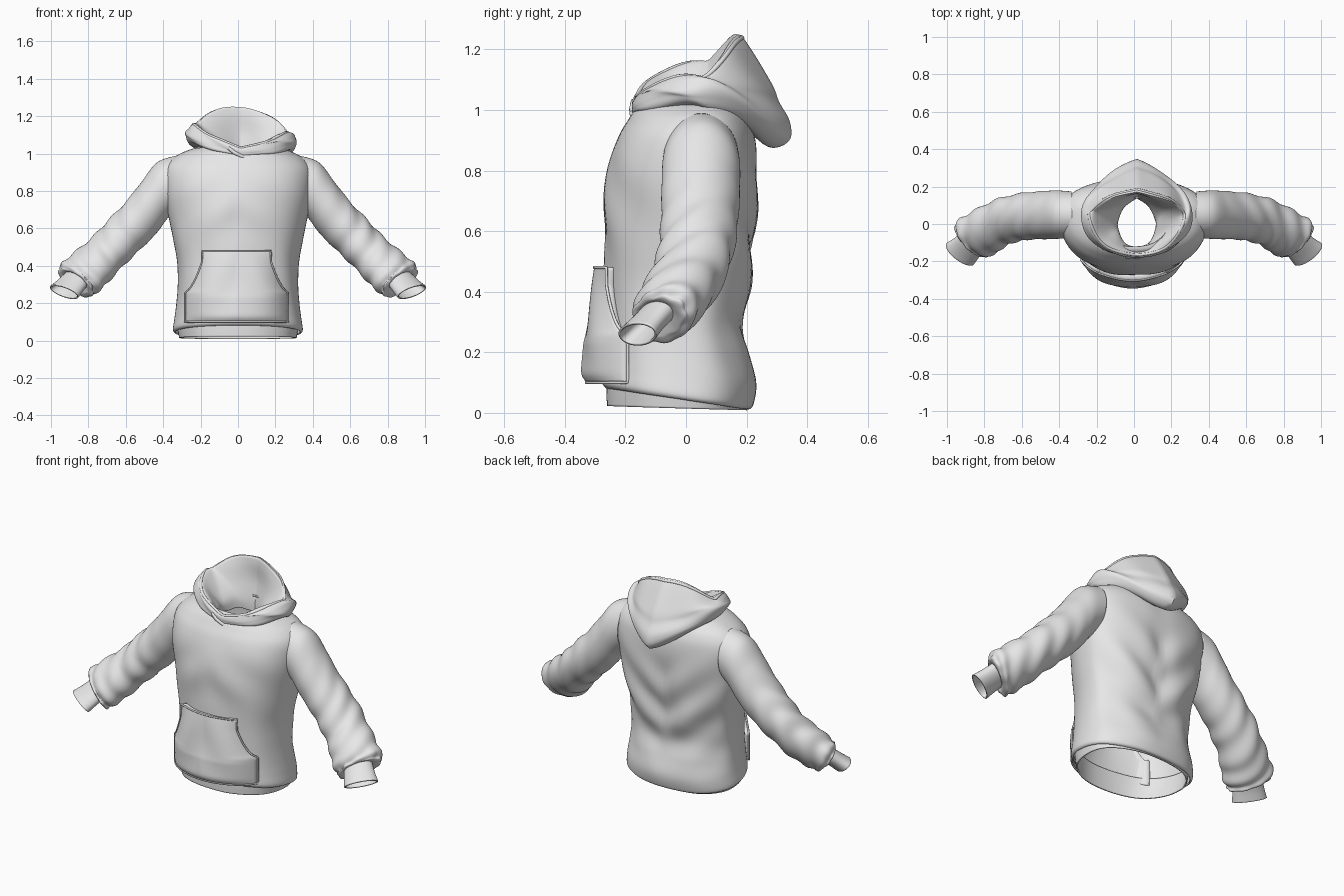
import bpy, bmesh
from math import sin, cos, pi, exp

if "Cube" in bpy.data.objects:
    bpy.data.objects.remove(bpy.data.objects["Cube"], do_unlink=True)

# One plain cloth colour
cloth = bpy.data.materials.new("light_grey_cloth")
GREY = (0.8, 0.8, 0.8, 1)
cloth.diffuse_color = GREY
cloth.use_nodes = True
shader = cloth.node_tree.nodes["Principled BSDF"]
shader.inputs["Base Color"].default_value = GREY
shader.inputs["Roughness"].default_value = 0.8


def finish(obj, thickness=0.0, offset=0.0):
    """Material, smooth shading and cloth thickness."""
    obj.data.materials.append(cloth)
    bpy.ops.object.select_all(action='DESELECT')
    obj.select_set(True)
    bpy.context.view_layer.objects.active = obj
    if obj.type == 'MESH':
        bpy.ops.object.shade_smooth_by_angle(angle=0.8)
    if thickness:
        solid = obj.modifiers.new("cloth_thickness", 'SOLIDIFY')
        solid.thickness = thickness
        solid.offset = offset


def spline(rows, steps):
    """Smooth in-between rows, each with its position along the list."""
    out = []
    last = len(rows) - 1
    for i in range(last):
        a, b = rows[max(i - 1, 0)], rows[i]
        c, d = rows[i + 1], rows[min(i + 2, last)]
        for k in range(steps + (i == last - 1)):
            t = k / steps
            row = [q + 0.5 * t * (r - p + t * (2 * p - 5 * q + 4 * r - s
                   + t * (3 * (q - r) + s - p)))
                   for p, q, r, s in zip(a, b, c, d)]
            out.append((row, (i + t) / last))
    return out


def loft(name, rows, point, steps=6, sides=72, thickness=0.008, mirror=1):
    """Tube skinned through rings described by rows."""
    bm = bmesh.new()
    loops = []
    for row, s in spline(rows, steps):
        ring = []
        for j in range(sides):
            x, y, z = point(row, 2 * pi * j / sides, s)
            ring.append(bm.verts.new((x * mirror, y, z)))
        loops.append(ring)
    for low, high in zip(loops, loops[1:]):
        for j in range(sides):
            k = (j + 1) % sides
            bm.faces.new((low[j], low[k], high[k], high[j]))
    bmesh.ops.recalc_face_normals(bm, faces=bm.faces[:])
    mesh = bpy.data.meshes.new(name)
    bm.to_mesh(mesh)
    bm.free()
    obj = bpy.data.objects.new(name, mesh)
    bpy.context.collection.objects.link(obj)
    finish(obj, thickness)


def piping(name, points, radius, closed=False):
    """Thin sewn edge along a path."""
    curve = bpy.data.curves.new(name, 'CURVE')
    curve.dimensions = '3D'
    curve.bevel_depth = radius
    curve.bevel_resolution = 2
    line = curve.splines.new('POLY')
    line.points.add(len(points) - 1)
    for dot, p in zip(line.points, points):
        dot.co = (*p, 1)
    line.use_cyclic_u = closed
    obj = bpy.data.objects.new(name, curve)
    bpy.context.collection.objects.link(obj)
    finish(obj)


def bump(v, centre, width):
    return exp(-((v - centre) / width) ** 2)


def power(v, p):
    return abs(v) ** p * (1 if v > 0 else -1)


# Torso rings: height, half width, middle y, front y, back y, hem tilt
def torso_point(row, a, s):
    z, rx, yc, yf, yb, tilt = row
    x = rx * power(sin(a), 0.88)
    c = power(cos(a), 0.88)
    y = yc + (yf - yc) * c if c > 0 else yc - (yb - yc) * c
    back = max(0, -c)
    # slanting folds from the armpits across the back, soft creases in front
    fold = 0.012 * back * sin(24 * (z - 0.9 * abs(x))) * bump(z, 0.5, 0.25)
    fold -= 0.02 * back * bump(x, 0, 0.07) * bump(z, 0.62, 0.22)
    fold += 0.004 * sin(7 * a + 5 * z) * bump(z, 0.35, 0.3)
    fold += 0.006 * max(0, c) * sin(18 * (z + abs(x))) * bump(z, 0.7, 0.15)
    return x * (1 + fold), y + fold * (-1 if c > 0 else 1), z - tilt * y


loft("torso", [
    (.045, .333, 0, -.260, .203, .15), (.06, .343, 0, -.272, .218, .15),
    (.12, .335, 0, -.270, .228, .1), (.2, .325, 0, -.268, .207, .03),
    (.3, .318, 0, -.266, .185, 0), (.42, .322, .01, -.265, .208, 0),
    (.55, .345, .02, -.265, .225, 0), (.7, .375, .03, -.265, .235, 0),
    (.82, .393, .04, -.25, .235, 0), (.91, .390, .045, -.22, .225, 0),
    (.965, .355, .05, -.188, .205, 0), (1.0, .3, .05, -.165, .18, 0),
    (1.025, .23, .04, -.14, .16, 0), (1.03, .18, .02, -.12, .14, 0)],
    torso_point, sides=96)

# Ribbed waistband hanging below the hem
loft("waistband", [
    (.13, .325, 0, -.255, .205, .08), (.07, .32, 0, -.258, .203, .06),
    (.015, .31, 0, -.257, .198, .03)], torso_point)


# Sleeve rings: upper x z, lower x z, middle y, half depth, forward turn
def sleeve_point(row, a, s):
    ux, uz, lx, lz, yc, hy, turn = row
    env = bump(s, 0.5, 0.2) + 1.1 * bump(s, 0.8, 0.12)
    r = 1 + 0.045 * env * sin(48 * s + 2.5 * sin(a) + 1.2 * sin(2 * a))
    r += 0.04 * bump(s, 0.86, 0.08) * sin(9 * a)
    u, v = cos(a) * r / 2, sin(a) * r * hy
    return ((ux + lx) / 2 + (ux - lx) * u + turn * v, yc + v,
            (uz + lz) / 2 + (uz - lz) * u)


def cuff_point(row, a, s):
    return sleeve_point(row, a, 0)


SLEEVE = [
    (.33, .985, .34, .70, .05, .12, 0), (.43, .95, .385, .65, .05, .125, 0),
    (.51, .85, .44, .575, .048, .125, 0), (.60, .735, .52, .495, .043, .122, .05),
    (.69, .64, .60, .42, .03, .118, .2), (.77, .55, .69, .33, 0, .11, .4),
    (.85, .48, .755, .27, -.045, .105, .6), (.915, .42, .80, .24, -.075, .095, .7),
    (.925, .385, .82, .25, -.09, .08, .75), (.905, .37, .83, .285, -.095, .055, .8)]
CUFF = [
    (.90, .37, .82, .295, -.09, .052, .8), (.945, .325, .85, .26, -.13, .055, .85),
    (.98, .295, .88, .225, -.16, .06, .9)]
for side, m in (("left", 1), ("right", -1)):
    loft(side + "_sleeve", SLEEVE, sleeve_point, steps=9, mirror=m)
    loft(side + "_cuff", CUFF, cuff_point, sides=48, mirror=m)


# Hood rings: front y z, side x y z, back y z, sharpness of the back point
def hood_point(row, a, s):
    fy, fz, sx, sy, sz, by, bz, sharp = row
    si, c = abs(sin(a)), cos(a)
    x = 0.015 + sx * sin(a)
    if c > 0:
        y, z = sy + (fy - sy) * c, sz + (fz - sz) * (1 - si ** 1.2)
    else:
        y = sy + (by - sy) * (0.65 * -c + 0.35 * (1 - si))
        z = sz + (bz - sz) * (1 - si ** sharp)
    crease = 0.008 * sin(5 * a + 14 * s) * si
    return x, y + crease, z - 0.02 * sin(a) + crease


RIM = (-.165, 1.03, .255, .05, 1.13, .185, 1.238, 2.2)
loft("hood", [
    (-.145, .985, .21, .03, 1.02, .2, .95, 1.3),
    (-.172, .99, .275, .035, 1.04, .275, .88, 1.3),
    (-.175, 1.0, .292, .04, 1.07, .338, .9, 1.3),
    (-.176, 1.01, .295, .045, 1.09, .34, .96, 1.4),
    (-.175, 1.02, .285, .05, 1.11, .305, 1.025, 1.5),
    (-.172, 1.025, .275, .05, 1.12, .278, 1.09, 1.7),
    RIM,
    (-.155, 1.02, .23, .045, 1.125, .165, 1.215, 2.2),
    (-.14, 1.0, .165, .02, 1.06, .165, 1.11, 2),
    (-.13, .985, .115, .0, 1.0, .145, 1.0, 2),
    (-.125, .96, .105, .0, .95, .14, .94, 2)],
    hood_point, sides=80, thickness=0.006)
piping("hood_hem", [hood_point(RIM, 2 * pi * j / 80, 0.6) for j in range(80)],
       0.008, closed=True)

# Overlapping neck ends crossing at the throat
piping("neck_overlap", [(-.05, -.172, 1.03), (-.02, -.178, 1.005),
                        (.02, -.176, .985), (.035, -.172, .98)], 0.01)


# Front pocket: straight below, scooped hand openings above
def pocket_width(z):
    t = min(max((z - 0.26) / 0.16, 0), 1)
    return 0.275 - 0.09 * t ** 0.6 - 0.03 * max(0, z - 0.42)


def pocket_point(u, z):
    x = u * pocket_width(z)
    body = 0.265 * (1 - (abs(x) / 0.325) ** 2.3) ** 0.44
    low = min(max((0.48 - z) / 0.25, 0), 1)
    puff = 0.032 + 0.045 * low * (1 - u ** 4) * (1 - 0.5 * bump(z, 0.09, 0.025))
    ripple = 0.006 * sin(16 * (z + abs(x))) * (1 - u * u)
    return x - 0.008, -body - puff - ripple, z


bm = bmesh.new()
COLS, ROWS = 40, 40
grid = [[bm.verts.new(pocket_point(2 * i / COLS - 1, 0.1 + 0.38 * j / ROWS))
         for i in range(COLS + 1)] for j in range(ROWS + 1)]
for j in range(ROWS):
    for i in range(COLS):
        bm.faces.new((grid[j][i], grid[j][i + 1], grid[j + 1][i + 1], grid[j + 1][i]))
mesh = bpy.data.meshes.new("front_pocket")
bm.to_mesh(mesh)
bm.free()
pocket = bpy.data.objects.new("front_pocket", mesh)
bpy.context.collection.objects.link(pocket)
finish(pocket, 0.05, -1)

# Sewn edges round the pocket
heights = [0.1 + 0.38 * j / ROWS for j in range(ROWS + 1)]
across = [2 * i / COLS - 1 for i in range(COLS + 1)]
outline = ([pocket_point(-1, z) for z in heights]
           + [pocket_point(u, heights[-1]) for u in across]
           + [pocket_point(1, z) for z in reversed(heights)]
           + [pocket_point(u, heights[0]) for u in reversed(across)])
piping("pocket_hem", outline, 0.005, closed=True)
